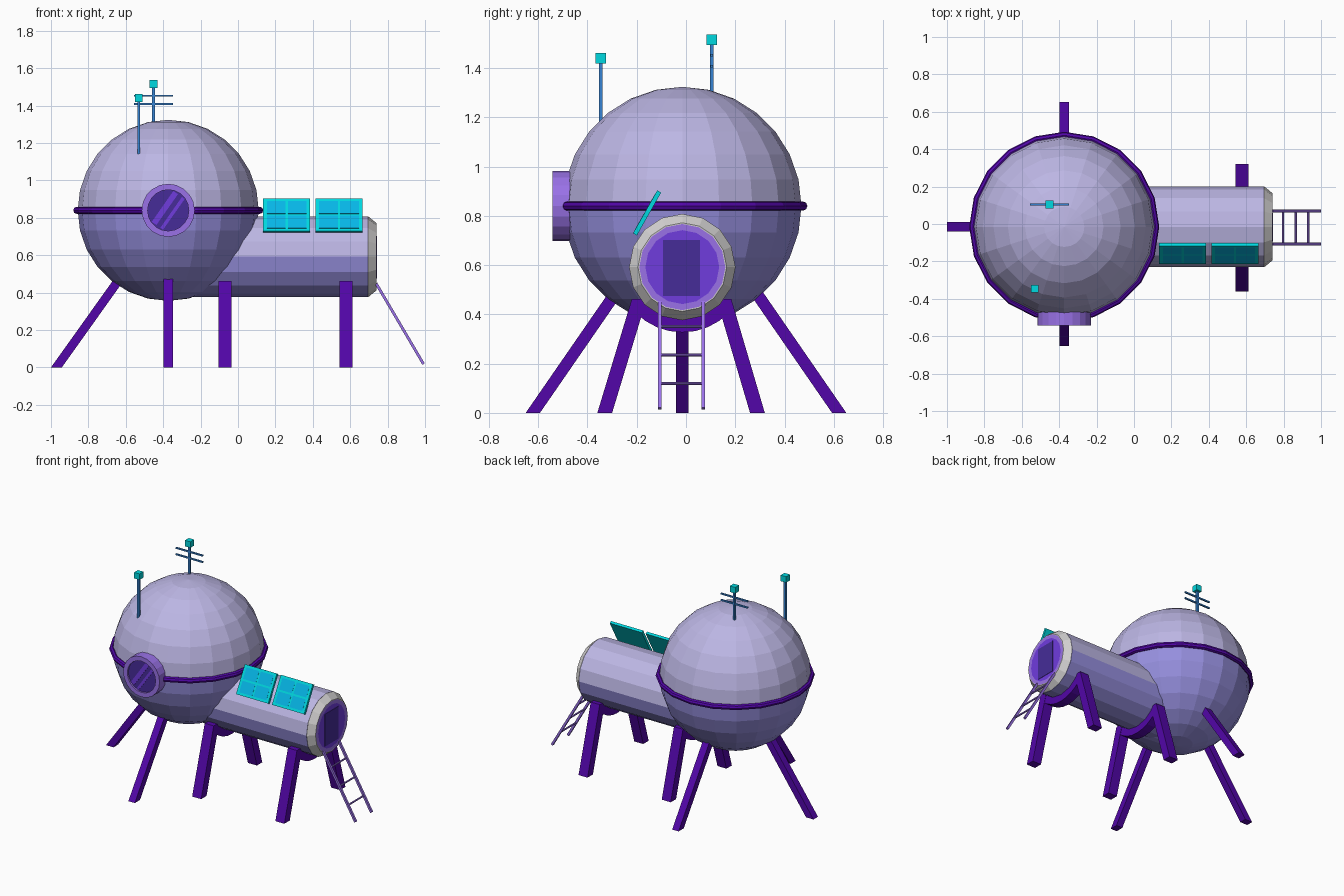
import bpy, bmesh, math
from mathutils import Vector, Matrix

if "Cube" in bpy.data.objects:
    bpy.data.objects.remove(bpy.data.objects["Cube"])

CX, CY, CZ, R = -0.373, -0.015, 0.84, 0.484   # main sphere
TZ, TR = 0.592, 0.216                          # tunnel axis height and radius


def mat(name, r, g, b):
    lin = [((c / 255 + 0.055) / 1.055) ** 2.4 if c > 10 else c / 255 / 12.92 for c in (r, g, b)]
    m = bpy.data.materials.new(name)
    m.diffuse_color = (*lin, 1)
    m.use_nodes = True
    m.node_tree.nodes["Principled BSDF"].inputs["Base Color"].default_value = m.diffuse_color
    return m


HULL = mat("lavender hull", 188, 182, 228)
LOWER = mat("slate lavender lower hull", 150, 143, 222)
RIM = mat("pale grey rim", 212, 210, 210)
LEG = mat("deep purple", 82, 6, 168)
FRAME = mat("medium purple", 154, 114, 232)
VIVID = mat("vivid violet", 112, 60, 222)
GLASS = mat("dark glass", 70, 44, 152)
CYAN = mat("cyan", 0, 216, 224)
CELL = mat("blue cell", 6, 182, 230)
STEEL = mat("steel blue", 54, 132, 212)


def finish(name, bm, *mats, split=None):
    """Make the object; faces centred below height split take the second material."""
    bmesh.ops.recalc_face_normals(bm, faces=bm.faces)
    if split is not None:
        for f in bm.faces:
            f.material_index = int(f.calc_center_median().z < split - 1e-3)
    me = bpy.data.meshes.new(name)
    bm.to_mesh(me)
    bm.free()
    for m in mats:
        me.materials.append(m)
    ob = bpy.data.objects.new(name, me)
    bpy.context.collection.objects.link(ob)
    return ob


def lathe(name, profile, n, place, mats, rule=None, closed=False, split=None):
    """Spin (radius, distance) points; rule gives a material index per section."""
    bm = bmesh.new()
    rings = []
    for r, d in profile:
        k = 1 if r == 0 else n
        rings.append([bm.verts.new(place(r * math.cos(2 * math.pi * i / n),
                                         r * math.sin(2 * math.pi * i / n), d)) for i in range(k)])
    pairs = list(zip(rings, rings[1:])) + ([(rings[-1], rings[0])] if closed else [])
    for s, (a, b) in enumerate(pairs):
        for i in range(n):
            j = (i + 1) % n
            quad = [a[i % len(a)], a[j % len(a)], b[j % len(b)], b[i % len(b)]]
            f = bm.faces.new(list(dict.fromkeys(quad)))
            f.material_index = rule[s] if rule else 0
    return finish(name, bm, *mats, split=split)


def box(name, size, matrix, m):
    bm = bmesh.new()
    bmesh.ops.create_cube(bm, size=1, matrix=matrix @ Matrix.Diagonal((*size, 1)))
    return finish(name, bm, m)


def rod(name, p, q, r, m, square=False):
    p, q = Vector(p), Vector(q)
    length = (q - p).length
    place = Matrix.Translation((p + q) / 2) @ (q - p).to_track_quat('Z', 'Y').to_matrix().to_4x4()
    if square:
        return box(name, (2 * r, 2 * r, length), place, m)
    bm = bmesh.new()
    bmesh.ops.create_cone(bm, cap_ends=True, segments=8, radius1=r, radius2=r, depth=length, matrix=place)
    return finish(name, bm, m)


def leg(name, foot, top, sx, sy):
    """Leaning post with level ends."""
    bm = bmesh.new()
    bmesh.ops.create_cube(bm, size=1)
    for v in bm.verts:
        base = Vector(top if v.co.z > 0 else foot)
        v.co = base + Vector((v.co.x * sx, v.co.y * sy, 0))
    return finish(name, bm, LEG)


# Main sphere, darker below its belt
bm = bmesh.new()
bmesh.ops.create_uvsphere(bm, u_segments=20, v_segments=14, radius=R,
                          matrix=Matrix.Translation((CX, CY, CZ)))
finish("main_sphere", bm, HULL, LOWER, split=CZ)
belt = [(0.489 + 0.019 * math.cos(k * math.pi / 4), 0.019 * math.sin(k * math.pi / 4)) for k in range(8)]
lathe("sphere_belt", belt, 20, lambda u, v, d: (CX + u, CY + v, CZ + d), [LEG], closed=True)

# Entrance tunnel, bevelled rim and round hatch
along_x = lambda u, v, d: (d, CY + u, TZ + v)
lathe("tunnel", [(0, -0.3), (TR, -0.3), (TR, 0.695), (0, 0.695)], 16, along_x, [HULL, LOWER], split=TZ)
lathe("tunnel_rim_and_hatch",
      [(0, 0.68), (0.2, 0.69), (TR, 0.696), (0.18, 0.74), (0.175, 0.74), (0.15, 0.74), (0, 0.74)],
      16, along_x, [RIM, FRAME, VIVID], rule=[0, 0, 0, 0, 1, 2])
box("hatch_window", (0.004, 0.151, 0.227), Matrix.Translation((0.7405, -0.018, 0.589)), GLASS)

# Porthole on the front of the sphere
along_y = lambda u, v, d: (CX + u, d, CZ + v)
lathe("porthole", [(0, -0.42), (0.142, -0.42), (0.142, -0.542), (0.11, -0.542), (0.11, -0.53), (0, -0.53)],
      20, along_y, [FRAME, GLASS], rule=[0, 0, 0, 0, 1])
tilt = Matrix.Rotation(math.radians(-55), 4, 'Y')
for i, (off, w) in enumerate([(0.022, 0.03), (-0.028, 0.018)]):
    length = 2 * math.sqrt(0.107 ** 2 - (abs(off) + w / 2) ** 2)
    box(f"porthole_glint_{i}", (length, 0.004, w),
        Matrix.Translation((CX, -0.531, CZ)) @ tilt @ Matrix.Translation((0, 0, off)), VIVID)

# Sphere legs
leg("left_leg", (-0.971, CY, 0), (-0.586, CY, 0.54), 0.058, 0.05)
for side, s in (("front", -1), ("back", 1)):
    leg(f"{side}_leg", (CX, s * 0.622, 0), (CX, s * 0.249, 0.54), 0.05, 0.058)

# Tunnel stands: two posts and a curved cradle each
for name, x in (("inner", -0.07), ("outer", 0.578)):
    for side, s in (("front", -1), ("back", 1)):
        leg(f"{name}_stand_{side}_post", (x, CY - 0.005 + s * 0.31, 0),
            (x, CY - 0.003 + s * 0.172, 0.462), 0.07, 0.06)
    bm = bmesh.new()
    loops = []
    for k in range(9):
        a = math.radians(-46 + 11.5 * k)
        loops.append([bm.verts.new((x + dx, CY + r * math.sin(a), TZ - r * math.cos(a)))
                      for dx, r in ((-0.033, 0.2), (0.033, 0.2), (0.033, 0.265), (-0.033, 0.265))])
    for a, b in zip(loops, loops[1:]):
        for i in range(4):
            bm.faces.new((a[i], a[i - 1], b[i - 1], b[i]))
    bm.faces.new(loops[0])
    bm.faces.new(loops[-1])
    finish(f"{name}_stand_cradle", bm, LEG)

# Ladder
top, foot = Vector((0.738, 0, 0.45)), Vector((0.992, 0, 0.018))
for side, y in (("front", -0.107), ("back", 0.07)):
    rod(f"ladder_{side}_rail", top + Vector((0, y, 0)), foot + Vector((0, y, 0)), 0.0075, FRAME, square=True)
for i, z in enumerate((0.35, 0.235, 0.12)):
    p = top.lerp(foot, (0.45 - z) / 0.432)
    rod(f"ladder_rung_{i}", (p.x, -0.107, z), (p.x, 0.07, z), 0.006, FRAME)

# Solar panels with inlaid cells
for i, x in enumerate((0.26, 0.54)):
    base = Matrix.Translation((x, -0.158, 0.812)) @ Matrix.Rotation(math.radians(-29.5), 4, 'X')
    box(f"solar_panel_{i}", (0.25, 0.018, 0.2), base, CYAN)
    for j, sx in enumerate((-1, 1)):
        for k, sz in enumerate((-1, 1)):
            box(f"solar_cell_{i}_{j}{k}", (0.1, 0.003, 0.077),
                base @ Matrix.Translation((sx * 0.056, -0.0085, sz * 0.0445)), CELL)

# Antennas
for name, x, y, z0, z1 in (("front", -0.531, -0.346, 1.14, 1.44), ("back", -0.451, 0.105, 1.28, 1.515)):
    rod(f"{name}_antenna_mast", (x, y, z0), (x, y, z1), 0.0075, STEEL, square=True)
    box(f"{name}_antenna_tip", (0.042, 0.042, 0.042), Matrix.Translation((x, y, z1)), CYAN)
for i, z in enumerate((1.408, 1.453)):
    rod(f"antenna_crossbar_{i}", (-0.555, 0.105, z), (-0.347, 0.105, z), 0.005, STEEL, square=True)
